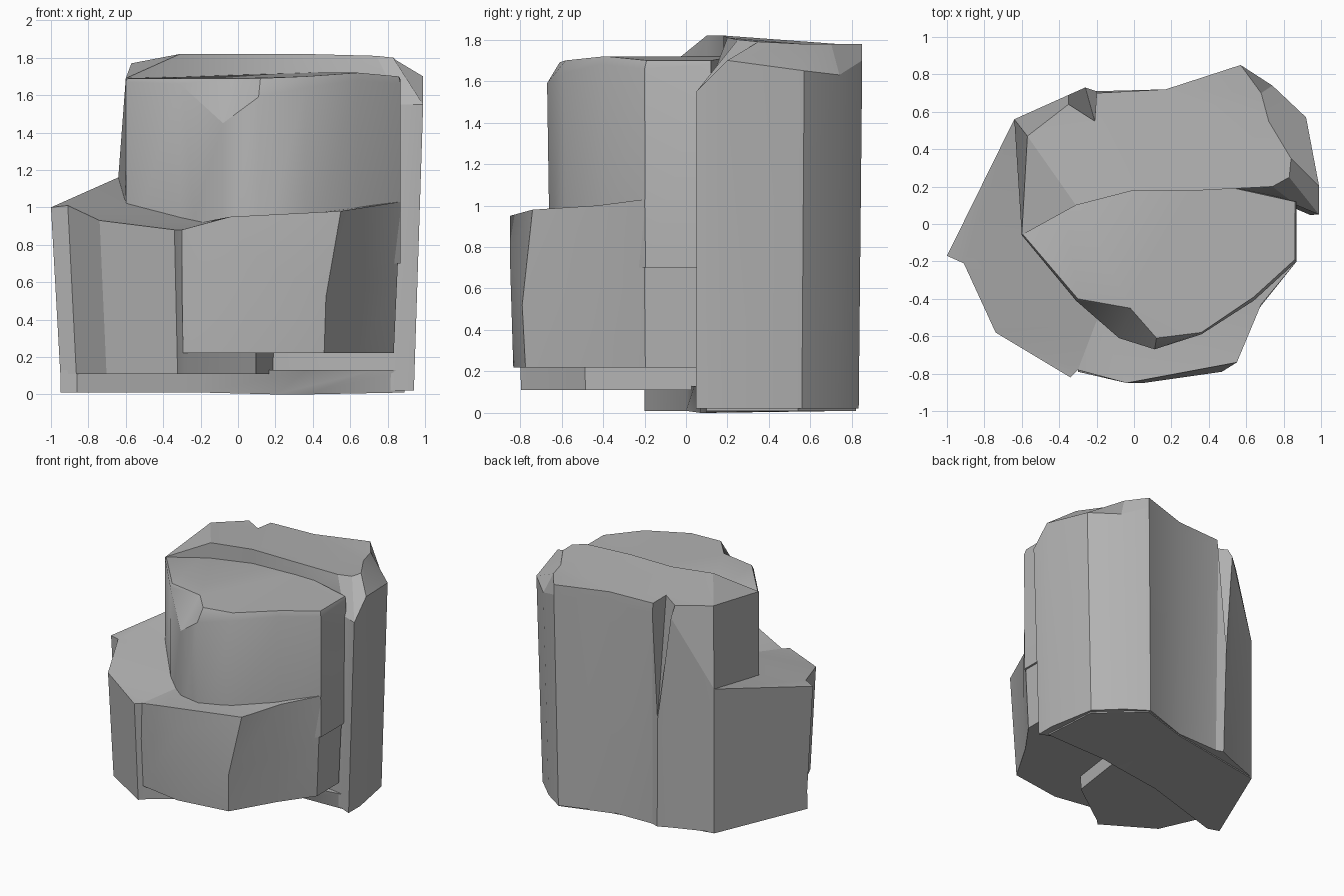
import bpy
import bmesh
import math

if "Cube" in bpy.data.objects:
    bpy.data.objects.remove(bpy.data.objects["Cube"], do_unlink=True)

# Single stone colour
stone = bpy.data.materials.new("stone_grey")
stone.use_nodes = True
STONE_COLOUR = (0.45, 0.45, 0.45, 1)
stone.diffuse_color = STONE_COLOUR
shader = next(node for node in stone.node_tree.nodes if node.type == "BSDF_PRINCIPLED")
shader.inputs["Base Color"].default_value = STONE_COLOUR
shader.inputs["Roughness"].default_value = 0.9


def flattened(ring, height, x_scale=1.0, y_scale=1.0):
    """Copy a ring down to one height, tapering it towards the axis."""
    return [(x * x_scale, y * y_scale, height) for x, y, z in ring]


def make_rock(name, rings, smooth_angle):
    """Loft counter-clockwise rings from bottom to top into a closed rock."""
    mesh_builder = bmesh.new()
    loops = [[mesh_builder.verts.new(point) for point in ring] for ring in rings]
    count = len(loops[0])
    for lower, upper in zip(loops, loops[1:]):
        for index in range(count):
            following = (index + 1) % count
            mesh_builder.faces.new((lower[index], lower[following],
                                    upper[following], upper[index]))
    caps = [mesh_builder.faces.new(loops[-1]),
            mesh_builder.faces.new(list(reversed(loops[0])))]
    bmesh.ops.triangulate(mesh_builder, faces=caps)
    bmesh.ops.recalc_face_normals(mesh_builder, faces=mesh_builder.faces[:])
    mesh = bpy.data.meshes.new(name)
    mesh_builder.to_mesh(mesh)
    mesh_builder.free()
    mesh.materials.append(stone)
    rock = bpy.data.objects.new(name, mesh)
    bpy.context.collection.objects.link(rock)
    bpy.ops.object.select_all(action="DESELECT")
    rock.select_set(True)
    bpy.context.view_layer.objects.active = rock
    bpy.ops.object.shade_smooth_by_angle(angle=math.radians(smooth_angle))
    return rock


# Tall back pillar with a chipped right shoulder and a crack in the back
pillar_shoulder = [
    (-.6, -.06, 1.2), (-.31, .1, 1.6), (0, .18, 1.6), (.36, .18, 1.6),
    (.87, .1, 1.55), (.99, .05, 1.55), (.99, .2, 1.7), (.92, .57, 1.65),
    (.74, .74, 1.63), (.57, .85, 1.7), (.17, .72, 1.7), (-.2, .71, 1.7),
    (-.26, .73, .88), (-.35, .69, 1.7), (-.64, .56, 1.16)]
pillar_top = [
    (-.6, -.06, 1.69), (-.31, .1, 1.82), (0, .18, 1.82), (.36, .18, 1.82),
    (.74, .2, 1.81), (.83, .25, 1.8), (.84, .35, 1.79), (.72, .55, 1.78),
    (.68, .7, 1.78), (.57, .85, 1.78), (.17, .72, 1.78), (-.2, .7, 1.78),
    (-.21, .55, 1.79), (-.35, .64, 1.78), (-.57, .47, 1.77)]
pillar_foot = flattened(pillar_shoulder, .02, .95, .98)
pillar_foot[-1] = (-.64, .56, .02)
pillar_foot[0] = (-.57, .1, .02)
make_rock("back_pillar", [pillar_foot, pillar_shoulder, pillar_top], 20)

# Middle boulder with a chipped front rim
boulder_rim = [
    (-.6, -.06, 1.67), (-.31, -.41, 1.66), (-.08, -.61, 1.45),
    (.11, -.67, 1.59), (.36, -.59, 1.64), (.64, -.41, 1.68),
    (.87, -.2, 1.66), (.87, .12, 1.68), (.36, .24, 1.6), (-.5, .4, 1.6)]
boulder_top = [
    (-.59, -.06, 1.69), (-.3, -.4, 1.69), (-.02, -.45, 1.69),
    (.12, -.61, 1.69), (.36, -.58, 1.7), (.64, -.39, 1.72),
    (.86, -.19, 1.7), (.86, .12, 1.7), (.36, .23, 1.72), (-.4, .3, 1.7)]
make_rock("middle_boulder",
          [flattened(boulder_rim, .7, 1, .98), boulder_rim, boulder_top], 40)

# Low front boulder leaning back at its upper edge
front_waist = [
    (-.3, -.79, .6), (.05, -.85, .77), (.47, -.79, .52), (.67, -.45, .6),
    (.85, -.2, .6), (.85, .08, .6), (0, .15, .6), (-.3, -.3, .6)]
front_top = [
    (-.3, -.78, .88), (-.04, -.85, .95), (.55, -.74, .98), (.68, -.43, 1),
    (.87, -.2, 1.03), (.87, .1, 1.06), (0, .15, 1), (-.3, -.3, .9)]
make_rock("front_boulder",
          [flattened(front_waist, .22, .98, .98), front_waist, front_top], 25)

# Left ledge, lower than the pillar beside it
ledge_top = [
    (-1, -.17, 1), (-.91, -.21, 1.01), (-.74, -.58, .93), (-.34, -.82, .88),
    (-.3, -.78, .88), (.1, -.5, .91), (.2, .2, 1.03), (-.64, .56, 1.16)]
ledge_foot = flattened(ledge_top, .11, .95, .97)
ledge_foot[-1] = (-.64, .56, .11)
make_rock("left_ledge", [ledge_foot, ledge_top], 20)

# Thin foot slab joining the pillar and the ledge
slab_outline = [
    (-.95, -.17, 0), (-.86, -.2, 0), (-.2, 0, 0), (.37, .04, 0), (.73, .07, 0),
    (.89, .1, 0), (.86, .54, 0), (.55, .82, 0), (.16, .7, 0), (-.64, .56, 0)]
slab_foot = flattened(slab_outline, .01)
slab_foot[4] = (.37, .1, 0)
slab_foot[3] = (.2, .07, 0)
make_rock("foot_slab", [slab_foot, flattened(slab_outline, .13)], 20)
